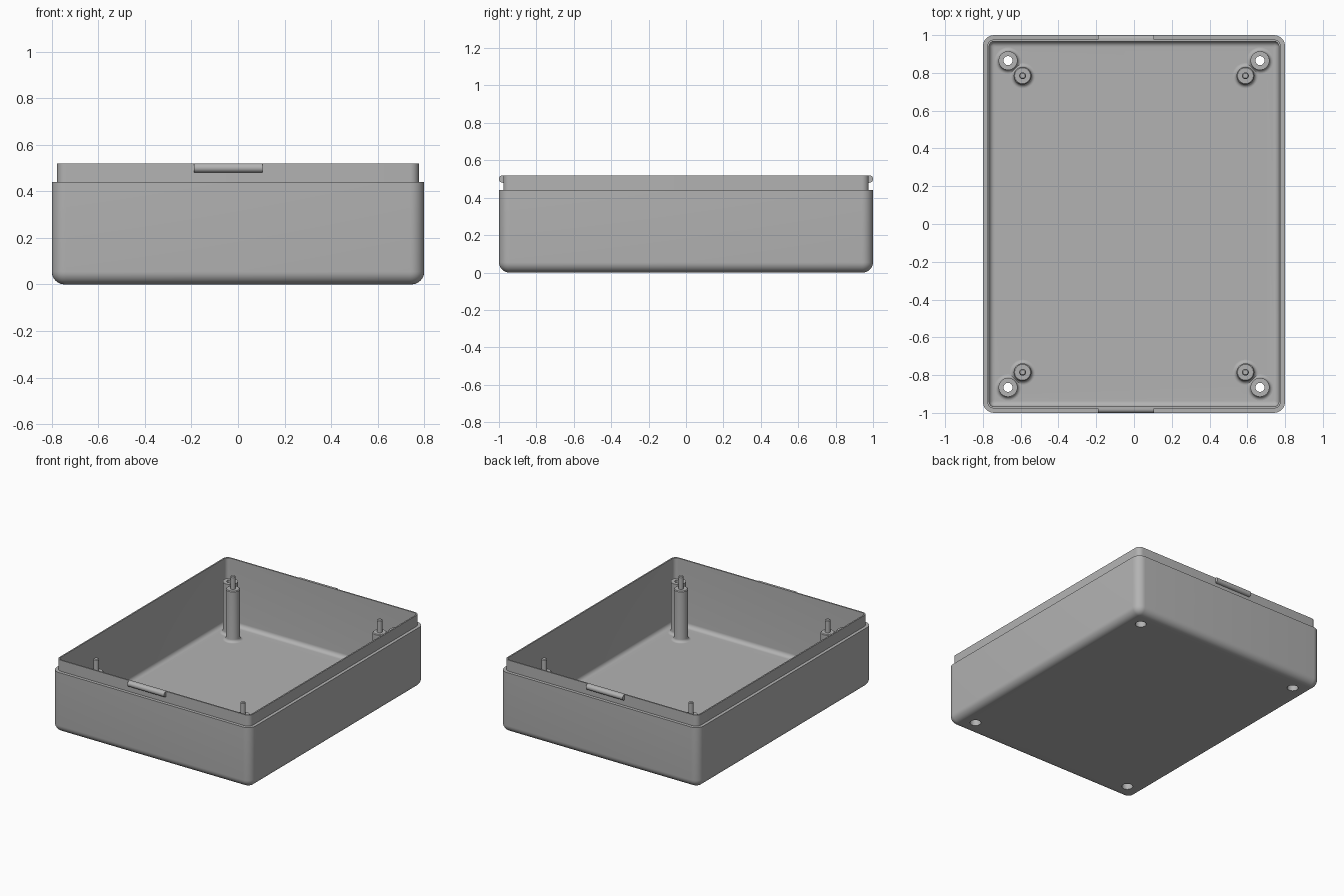
import bpy, bmesh
from math import sin, cos, pi

if "Cube" in bpy.data.objects:
    bpy.data.objects.remove(bpy.data.objects["Cube"])

GREY = (0.45, 0.45, 0.45, 1)
grey = bpy.data.materials.new("grey plastic")
grey.use_nodes = True
grey.diffuse_color = GREY
grey.node_tree.nodes["Principled BSDF"].inputs["Base Color"].default_value = GREY

HX, HY = 0.80, 1.0            # half width and half depth
FLOOR, SHOULDER, RIM = 0.04, 0.44, 0.52


def finish(name, bm):
    """Turn a bmesh into a smooth-shaded grey object."""
    bmesh.ops.recalc_face_normals(bm, faces=bm.faces)
    mesh = bpy.data.meshes.new(name)
    bm.to_mesh(mesh)
    bm.free()
    mesh.materials.append(grey)
    obj = bpy.data.objects.new(name, mesh)
    bpy.context.collection.objects.link(obj)
    smooth(obj)
    return obj


def smooth(obj):
    bpy.ops.object.select_all(action='DESELECT')
    obj.select_set(True)
    bpy.context.view_layer.objects.active = obj
    bpy.ops.object.shade_smooth_by_angle(angle=0.6)


def bridge(bm, a, b):
    for i in range(len(a)):
        j = (i + 1) % len(a)
        bm.faces.new((a[i], a[j], b[j], b[i]))


def rounded_ring(bm, inset, z, steps=8):
    """Rounded rectangle loop, inset from the outer footprint."""
    r = max(0.06 - inset, 0.012)
    ring = []
    for k, (sx, sy) in enumerate(((1, 1), (-1, 1), (-1, -1), (1, -1))):
        for i in range(steps + 1):
            a = (k + i / steps) * pi / 2
            ring.append(bm.verts.new((sx * (HX - inset - r) + r * cos(a),
                                      sy * (HY - inset - r) + r * sin(a), z)))
    return ring


def lathe(name, profile, x, y, closed=False, sides=32):
    """Spin a (radius, z) profile about a vertical axis at x, y."""
    bm = bmesh.new()
    rings = [[bm.verts.new((x + r * cos(2 * pi * i / sides),
                            y + r * sin(2 * pi * i / sides), z))
              for i in range(sides)] for r, z in profile]
    for a, b in zip(rings, rings[1:]):
        bridge(bm, a, b)
    if closed:
        bridge(bm, rings[-1], rings[0])
    else:
        bm.faces.new(rings[0])
        bm.faces.new(rings[-1])
    return finish(name, bm)


# Tray: rounded bottom, outer wall, stepped lip, inner wall and floor
R, r, wall = 0.055, 0.03, 0.033
arc = [i / 8 * pi / 2 for i in range(9)]
section = [(R - R * sin(a), R - R * cos(a)) for a in arc]
section += [(0, SHOULDER), (0.023, SHOULDER), (0.023, RIM), (wall, RIM)]
section += [(wall + r - r * cos(a), FLOOR + r - r * sin(a)) for a in arc]
bm = bmesh.new()
rings = [rounded_ring(bm, inset, z) for inset, z in section]
for a, b in zip(rings, rings[1:]):
    bridge(bm, a, b)
bm.faces.new(rings[0])
bm.faces.new(rings[-1])
tray = finish("tray", bm)

# Four corners: locating post with pin, and hollow screw boss
foot = 0.02
fillet = [(foot - foot * sin(a), FLOOR + foot - foot * cos(a)) for a in arc]
BORE, HOLE, TOP, SEAT = 0.037, 0.024, 0.41, 0.34
for sx, side in ((1, "left"), (-1, "right")):
    for sy, end in ((-1, "front"), (1, "back")):
        tag = end + "_" + side
        post = [(0.047 + d, z) for d, z in fillet]
        post += [(0.047, TOP - 0.005), (0.042, TOP), (0.018, TOP),
                 (0.018, 0.495), (0.013, 0.50)]
        lathe("locating_post_" + tag, post, sx * 0.59, sy * 0.785)

        boss = [(0.05 + d, z) for d, z in fillet]
        boss += [(0.05, TOP), (HOLE, TOP), (HOLE, SEAT), (BORE, SEAT),
                 (BORE, FLOOR)]
        lathe("screw_boss_" + tag, boss, sx * 0.667, sy * 0.865, closed=True)

        # Screw hole through the floor
        cutter = lathe("hole_cutter", [(BORE, -0.1), (BORE, 0.1)],
                       sx * 0.667, sy * 0.865)
        cutter.hide_render = True
        bpy.context.view_layer.objects.active = tray
        cut = tray.modifiers.new("hole", 'BOOLEAN')
        cut.operation, cut.solver, cut.object = 'DIFFERENCE', 'EXACT', cutter
        bpy.ops.object.modifier_move_to_index(modifier="hole", index=0)
        bpy.ops.object.modifier_apply(modifier="hole")
        bpy.data.objects.remove(cutter)
smooth(tray)

# Rounded snap ridges on the front and back of the lip
for sy, end in ((-1, "front"), (1, "back")):
    bm = bmesh.new()
    loops = []
    for x in (-0.19, 0.105):
        loop = [bm.verts.new((x, sy * (0.98 + 0.02 * sin(i / 16 * pi)),
                              0.50 + 0.02 * cos(i / 16 * pi)))
                for i in range(17)]
        loop += [bm.verts.new((x, sy * 0.97, z)) for z in (0.48, RIM)]
        loops.append(loop)
        bm.faces.new(loop)
    bridge(bm, *loops)
    finish("snap_ridge_" + end, bm)
